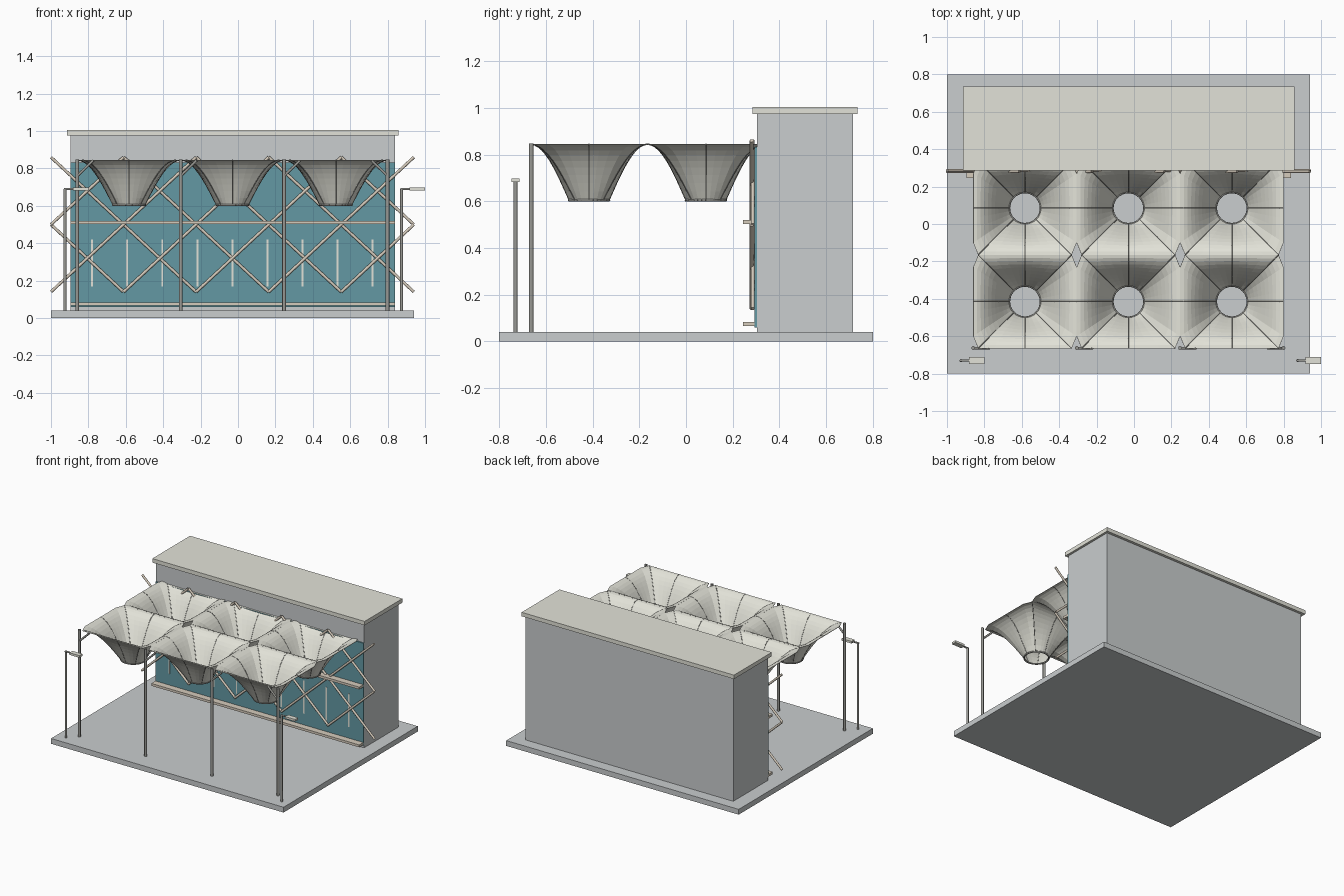
import bpy, bmesh, math
from mathutils import Vector

if "Cube" in bpy.data.objects:
    bpy.data.objects.remove(bpy.data.objects["Cube"])

CX = -0.03  # symmetry axis of the building


def material(name, rgb):
    m = bpy.data.materials.new(name)
    m.diffuse_color = [((c + 0.055) / 1.055) ** 2.4 for c in rgb] + [1]
    m.use_nodes = True
    m.node_tree.nodes["Principled BSDF"].inputs["Base Color"].default_value = m.diffuse_color
    return m


CONCRETE = material("concrete_grey", (0.79, 0.805, 0.81))
ROOF = material("pale_stone", (0.89, 0.89, 0.85))
GLASS = material("teal_glass", (0.39, 0.60, 0.64))
STEEL = material("grey_steel", (0.60, 0.60, 0.58))
BRACE = material("beige_steel", (0.84, 0.80, 0.74))


def finish(name, bm, mat, smooth=False):
    bmesh.ops.recalc_face_normals(bm, faces=bm.faces)
    me = bpy.data.meshes.new(name)
    bm.to_mesh(me)
    bm.free()
    me.materials.append(mat)
    for p in me.polygons:
        p.use_smooth = smooth and len(p.vertices) == 4
    ob = bpy.data.objects.new(name, me)
    bpy.context.collection.objects.link(ob)
    return ob


def box(name, x, y, z, mat):
    bm = bmesh.new()
    bmesh.ops.create_cube(bm, size=1)
    for v in bm.verts:
        v.co = [r[0] + (c + 0.5) * (r[1] - r[0]) for c, r in zip(v.co, (x, y, z))]
    return finish(name, bm, mat)


def tube(name, paths, r, mat, sides=16):
    """Round bars along several point lists, joined in one object."""
    bm = bmesh.new()
    for pts in paths:
        for a, b in zip(pts, pts[1:]):
            a, b = Vector(a), Vector(b)
            new = bmesh.ops.create_cone(bm, cap_ends=True, segments=sides, radius1=r,
                                        radius2=r, depth=(b - a).length)["verts"]
            rot = (b - a).to_track_quat("Z", "Y")
            for v in new:
                v.co = rot @ v.co + (a + b) / 2
    return finish(name, bm, mat, True)


# base, building block, roof slab, glass front
box("base_slab", (-1, 0.94), (-0.8, 0.8), (0, 0.04), CONCRETE)
box("building_block", (-0.895, 0.84), (0.303, 0.715), (0.04, 0.975), CONCRETE)
box("roof_slab", (-0.915, 0.857), (0.285, 0.735), (0.975, 1.005), ROOF)
box("glass_front", (-0.895, 0.84), (0.294, 0.304), (0.06, 0.832), GLASS)

# horizontal rails and short mullions on the glass
for name, z in (("lower_rail", 0.075), ("middle_rail", 0.511)):
    box(name, (-0.895, 0.84), (0.245, 0.298), (z - 0.009, z + 0.009), BRACE)
for i in range(9):
    x = CX + (i - 4) * 0.1875
    box("mullion", (x - 0.005, x + 0.005), (0.291, 0.296), (0.17, 0.42), ROOF)

# diagonal lattice: a cross in each of five bays and two rows
bars = []
for k in range(5):
    x0 = -1 + k * 0.388
    x1 = x0 + 0.388
    for z0 in (0.14, 0.50):
        z1 = z0 + 0.36
        bars += [[(x0, 0.281, z0), (x1, 0.281, z1)], [(x0, 0.286, z1), (x1, 0.286, z0)]]
tube("facade_lattice", bars, 0.008, BRACE)

# funnel canopies: round throat opening to a rectangular rim
HX, HY, R0, Z0, ZH, SEG, STEPS = 0.2765, 0.25, 0.085, 0.605, 0.24, 32, 10


def funnel_point(cx, cy, ang, t, dz=0):
    c, s = math.cos(ang), math.sin(ang)
    rim = min(HX / max(abs(c), 1e-6), HY / max(abs(s), 1e-6))
    r = R0 + (rim - R0) * t
    return Vector((cx + r * c, cy + r * s, Z0 + ZH * math.sin(t * math.pi / 2) + dz))


for cx in (CX - 2 * HX, CX, CX + 2 * HX):
    for cy in (-0.415, 0.085):
        bm = bmesh.new()
        rows = [[bm.verts.new(funnel_point(cx, cy, 2 * math.pi * i / SEG, j / STEPS))
                 for i in range(SEG)] for j in range(STEPS + 1)]
        for a, b in zip(rows, rows[1:]):
            for i in range(SEG):
                n = (i + 1) % SEG
                bm.faces.new((a[i], a[n], b[n], b[i]))
        shell = finish("canopy_funnel", bm, ROOF)
        mod = shell.modifiers.new("thickness", "SOLIDIFY")
        mod.thickness = 0.003
        mod.offset = 0
        # ribs in eight directions, and throat ring
        tube("canopy_ribs", [[funnel_point(cx, cy, math.pi * i / 4, j / STEPS)
                              for j in range(STEPS + 1)] for i in range(8)], 0.003, STEEL, 8)
        tube("throat_ring", [[(cx + R0 * math.cos(2 * math.pi * i / SEG),
                               cy + R0 * math.sin(2 * math.pi * i / SEG), Z0)
                              for i in range(SEG + 1)]], 0.006, STEEL, 8)

# canopy posts with a diagonal strut each
for i in range(4):
    x = CX + (i - 1.5) * 2 * HX
    d = -0.085 if i == 3 else 0.085
    tube("canopy_post", [[(x, -0.663, 0.04), (x, -0.663, 0.848)]], 0.010, STEEL)
    tube("post_strut", [[(x, -0.665, 0.76), (x + d, -0.665, 0.842)]], 0.007, STEEL)

# street lamps
for x in (-0.925, 0.875):
    tube("lamp_post", [[(x, -0.73, 0.04), (x, -0.73, 0.69)]], 0.008, STEEL)
    tube("lamp_arm", [[(x - 0.006, -0.73, 0.69), (x + 0.06, -0.73, 0.69)]], 0.006, STEEL)
    box("lamp_head", (x + 0.042, x + 0.125), (-0.748, -0.712), (0.682, 0.698), ROOF)
